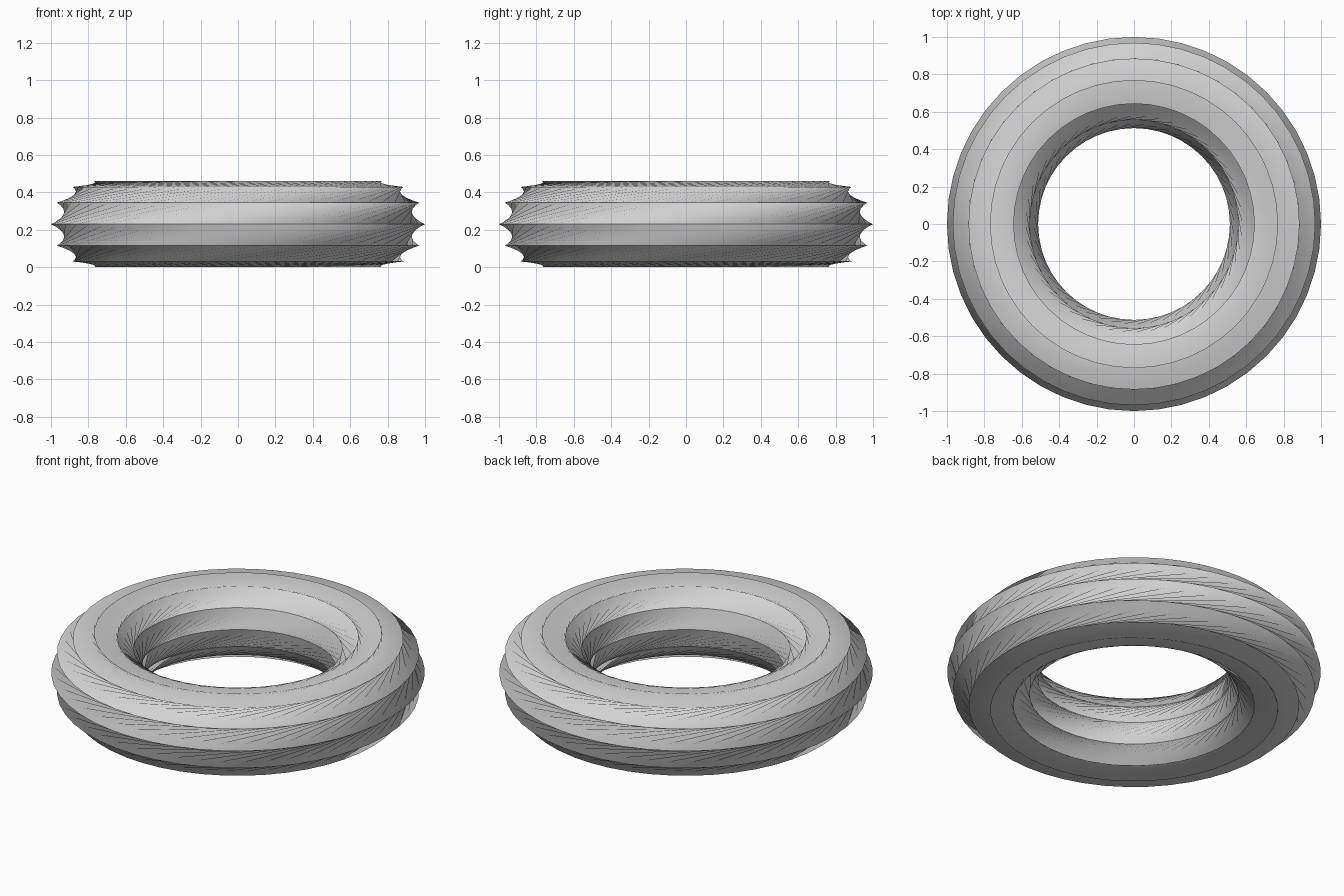
import bpy
import bmesh
import math

cube = bpy.data.objects.get("Cube")
if cube:
    bpy.data.objects.remove(cube, do_unlink=True)

MAJOR, MINOR = 48, 12      # segments around the ring and around its section
SKEW = 6                   # segments each strip slants by: 45 degrees
R, r = 0.77, 0.23          # ring radius and section radius

# Plain grey material
grey = bpy.data.materials.new("light_grey")
grey.use_nodes = True
colour = (0.65, 0.65, 0.65, 1.0)
grey.diffuse_color = colour
bsdf = grey.node_tree.nodes["Principled BSDF"]
bsdf.inputs["Base Color"].default_value = colour
bsdf.inputs["Roughness"].default_value = 0.6

# Twelve sharp circular ridges
bm = bmesh.new()
rings = []
for j in range(MINOR):
    t = 2 * math.pi * j / MINOR
    rad, z = R + r * math.cos(t), r + r * math.sin(t)
    rings.append([bm.verts.new((rad * math.cos(2 * math.pi * i / MAJOR),
                                rad * math.sin(2 * math.pi * i / MAJOR), z))
                  for i in range(MAJOR)])

# Slanted straight strips between ridges form the hollow grooves
for j in range(MINOR):
    a, b = rings[j], rings[(j + 1) % MINOR]
    for i in range(MAJOR):
        n = (i + 1) % MAJOR
        bm.faces.new((a[i], a[n], b[(n + SKEW) % MAJOR], b[(i + SKEW) % MAJOR]))

mesh = bpy.data.meshes.new("twisted_ring")
bm.to_mesh(mesh)
bm.free()
mesh.materials.append(grey)
ring = bpy.data.objects.new("twisted_ring", mesh)
bpy.context.collection.objects.link(ring)

# Smooth grooves, sharp ridges
bpy.ops.object.select_all(action='DESELECT')
ring.select_set(True)
bpy.context.view_layer.objects.active = ring
bpy.ops.object.shade_smooth_by_angle(angle=math.radians(30))
